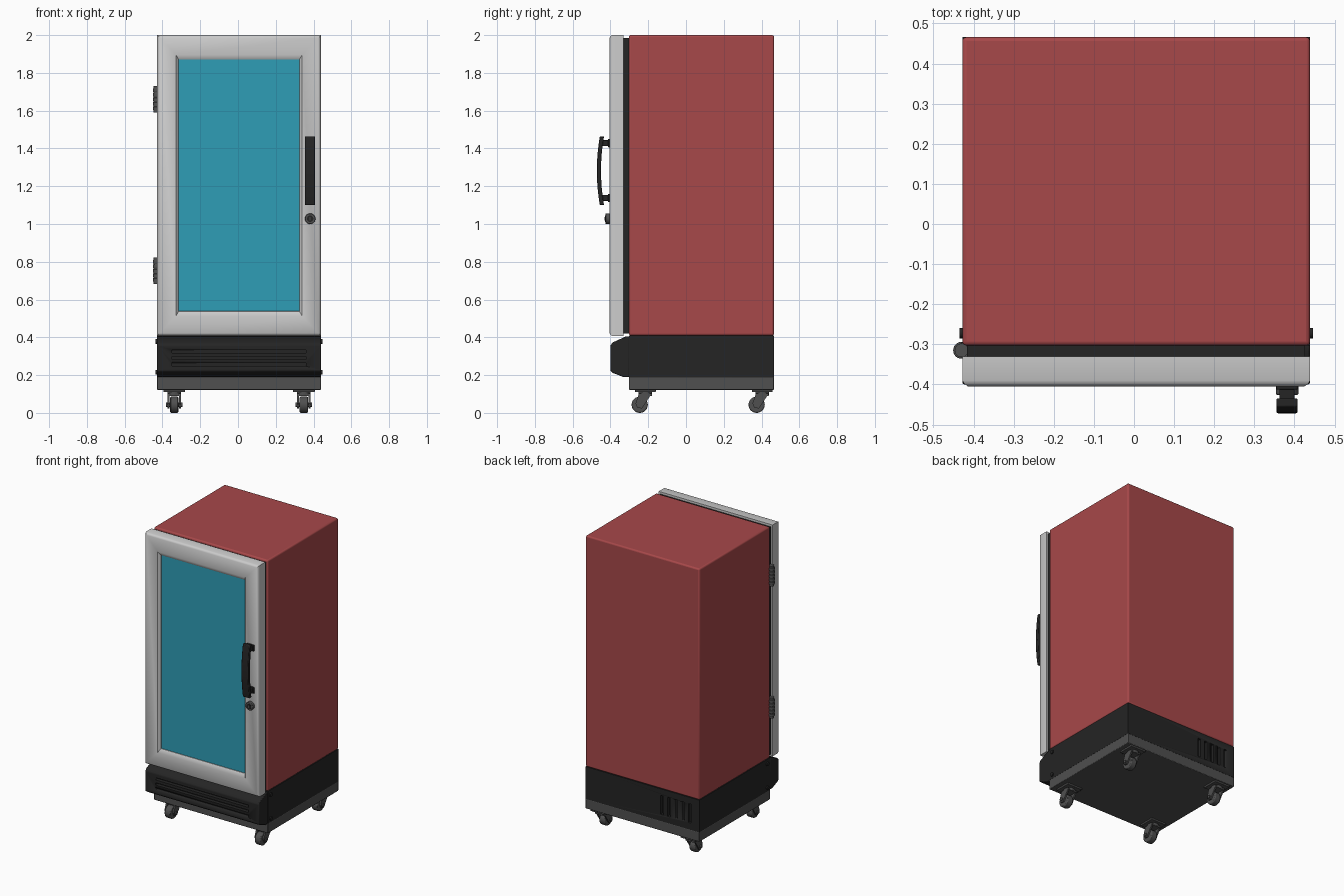
import bpy, bmesh, math
from mathutils import Vector

if "Cube" in bpy.data.objects:
    bpy.data.objects.remove(bpy.data.objects["Cube"])

X0, X1, CX = -0.428, 0.439, 0.0055


def material(name, color):
    m = bpy.data.materials.new(name)
    m.diffuse_color = (*color, 1)
    m.use_nodes = True
    m.node_tree.nodes["Principled BSDF"].inputs["Base Color"].default_value = m.diffuse_color
    return m


RED = material("red_paint", (0.39, 0.065, 0.068))
TEAL = material("teal_glass", (0.028, 0.34, 0.47))
BLACK = material("black_plastic", (0.018, 0.018, 0.018))
DARK = material("dark_metal", (0.08, 0.08, 0.08))


def finish(name, bm, mat=None, bevel=0, segments=2):
    bmesh.ops.recalc_face_normals(bm, faces=bm.faces)
    me = bpy.data.meshes.new(name)
    bm.to_mesh(me)
    bm.free()
    ob = bpy.data.objects.new(name, me)
    bpy.context.collection.objects.link(ob)
    if mat:
        me.materials.append(mat)
    if bevel:
        b = ob.modifiers.new("bevel", 'BEVEL')
        b.width, b.segments, b.limit_method = bevel, segments, 'ANGLE'
    bpy.ops.object.select_all(action='DESELECT')
    ob.select_set(True)
    bpy.context.view_layer.objects.active = ob
    bpy.ops.object.shade_smooth_by_angle(angle=math.radians(35))
    return ob


def box(name, lo, hi, mat=None, bevel=0, segments=2):
    bm = bmesh.new()
    bmesh.ops.create_cube(bm, size=1)
    lo, hi = Vector(lo), Vector(hi)
    for v in bm.verts:
        v.co = (lo + hi) / 2 + v.co * (hi - lo)
    return finish(name, bm, mat, bevel, segments)


def cylinder(name, center, r, depth, axis, mat, sides=24, bevel=0):
    bm = bmesh.new()
    bmesh.ops.create_cone(bm, cap_ends=True, segments=sides, radius1=r, radius2=r, depth=depth)
    q = Vector((0, 0, 1)).rotation_difference(Vector(axis))
    for v in bm.verts:
        v.co = q @ v.co + Vector(center)
    return finish(name, bm, mat, bevel)


def extrude_yz(name, profile, xa, xb, mat, bevel=0):
    bm = bmesh.new()
    f = bm.faces.new([bm.verts.new((xa, y, z)) for y, z in profile])
    new = bmesh.ops.extrude_face_region(bm, geom=[f])["geom"]
    for v in new:
        if isinstance(v, bmesh.types.BMVert):
            v.co.x = xb
    return finish(name, bm, mat, bevel)


def cut(ob, lo, hi):
    c = box("slot_cutter", lo, hi, BLACK)
    c.hide_render = True
    c.hide_set(True)
    m = ob.modifiers.new("slot", 'BOOLEAN')
    m.object, m.operation, m.solver = c, 'DIFFERENCE', 'EXACT'


# Cabinet, machine compartment and chassis
box("cabinet_body", (X0, -0.303, 0.41), (X1, 0.466, 2.0), RED, 0.01, 3)
box("door_gasket", (X0 + 0.012, -0.335, 0.42), (X1 - 0.012, -0.300, 1.985), BLACK)
base = box("base_compartment", (X0, -0.303, 0.188), (X1, 0.466, 0.41), BLACK)
for i in range(5):
    x = -0.355 + i * 0.053
    cut(base, (x - 0.011, 0.446, 0.235), (x + 0.011, 0.5, 0.365))
box("chassis_plate", (X0, -0.303, 0.122), (X1, 0.466, 0.19), DARK, 0.004)

# Door frame lofted from rectangular loops: (x inset, z inset, y)
loops = [(0, 0, -0.33), (0, 0, -0.39), (0.004, 0.004, -0.398), (0.014, 0.014, -0.405),
         (0.1, 0.105, -0.405), (0.114, 0.13, -0.39), (0.116, 0.132, -0.36),
         (0.116, 0.132, -0.33)]
bm = bmesh.new()
rings = []
for dx, dz, y in loops:
    rings.append([bm.verts.new((x, y, z)) for x, z in
                  ((X0 + dx, 0.408 + dz), (X1 - dx, 0.408 + dz),
                   (X1 - dx, 2.0 - dz), (X0 + dx, 2.0 - dz))])
for k, a in enumerate(rings):
    b = rings[(k + 1) % len(rings)]
    for i in range(4):
        j = (i + 1) % 4
        bm.faces.new((a[i], a[j], b[j], b[i]))
finish("door_frame", bm)
box("door_glass", (X0 + 0.114, -0.386, 0.535), (X1 - 0.114, -0.335, 1.872), TEAL)

# Bowed handle on two mounts
outer, inner = [], []
for i in range(13):
    t = -1 + i / 6
    y = -0.472 + 0.016 * t * t
    outer.append((y, 1.282 + 0.182 * t))
    inner.append((y + 0.022, 1.282 + 0.182 * t))
extrude_yz("door_handle", outer + inner[::-1], 0.355, 0.408, BLACK, 0.004)
for name, z in (("lower", 1.138), ("upper", 1.428)):
    box(f"{name}_handle_mount", (0.363, -0.456, z - 0.016), (0.4, -0.4, z + 0.016), BLACK, 0.003)
    box(f"{name}_handle_foot", (0.355, -0.413, z - 0.022), (0.408, -0.4, z + 0.022), BLACK, 0.003)

# Door lock
cylinder("lock_barrel", (0.382, -0.413, 1.028), 0.028, 0.026, (0, 1, 0), DARK, 32, 0.003)
cylinder("lock_core", (0.382, -0.426, 1.028), 0.017, 0.006, (0, 1, 0), BLACK)
box("lock_keyway", (0.379, -0.431, 1.018), (0.385, -0.426, 1.038), DARK)

# Hinges with ribbed knuckles
for name, zc in (("lower", 0.752), ("upper", 1.66)):
    cylinder(f"{name}_hinge_pin", (-0.43, -0.315, zc), 0.017, 0.14, (0, 0, 1), DARK)
    for i in range(5):
        cylinder(f"{name}_hinge_knuckle_{i + 1}", (-0.43, -0.315, zc - 0.048 + i * 0.024),
                 0.021, 0.019, (0, 0, 1), DARK, 24, 0.002)
    box(f"{name}_hinge_leaf", (-0.431, -0.335, zc - 0.065), (-0.405, -0.296, zc + 0.065), DARK)

# Kick panel with louvre slots, raised rim and side screws
panel = extrude_yz("front_grille", [(-0.3, 0.405), (-0.318, 0.405), (-0.388, 0.373), (-0.4, 0.358),
                                    (-0.4, 0.222), (-0.388, 0.212), (-0.33, 0.189), (-0.3, 0.189)],
                   X0, X1, BLACK, 0.005)
for z in (0.255, 0.29, 0.325):
    cut(panel, (CX - 0.355, -0.45, z - 0.008), (CX + 0.355, -0.375, z + 0.008))
for s, side in ((-1, "left"), (1, "right")):
    for z, lev in ((0.215, "lower"), (0.378, "upper")):
        cylinder(f"{side}_{lev}_grille_screw", (CX + s * 0.434, -0.272, z), 0.013, 0.014,
                 (1, 0, 0), BLACK, 16)

# Swivel casters
for s, side in ((-1, "left"), (1, "right")):
    for y, end in ((-0.215, "front"), (0.404, "back")):
        n, x, wy = f"{end}_{side}_caster", CX + s * 0.343, y - 0.03
        box(n + "_plate", (x - 0.058, y - 0.055, 0.11), (x + 0.058, y + 0.055, 0.124), DARK, 0.003)
        cylinder(n + "_swivel", (x, y, 0.103), 0.036, 0.02, (0, 0, 1), DARK)
        cylinder(n + "_wheel", (x, wy, 0.043), 0.043, 0.044, (1, 0, 0), DARK, 28, 0.006)
        cylinder(n + "_axle", (x, wy, 0.043), 0.011, 0.086, (1, 0, 0), DARK, 16)
        fork = [(y - 0.034, 0.102), (wy - 0.022, 0.05), (wy - 0.012, 0.026),
                (wy + 0.012, 0.024), (wy + 0.024, 0.042), (y + 0.034, 0.102)]
        for f in (-1, 1):
            xa, xb = sorted((x + f * 0.026, x + f * 0.036))
            extrude_yz(f"{n}_fork_{'inner' if f * s < 0 else 'outer'}", fork, xa, xb, DARK)
        box(n + "_fork_top", (x - 0.036, y - 0.034, 0.09), (x + 0.036, y + 0.034, 0.1), DARK)
